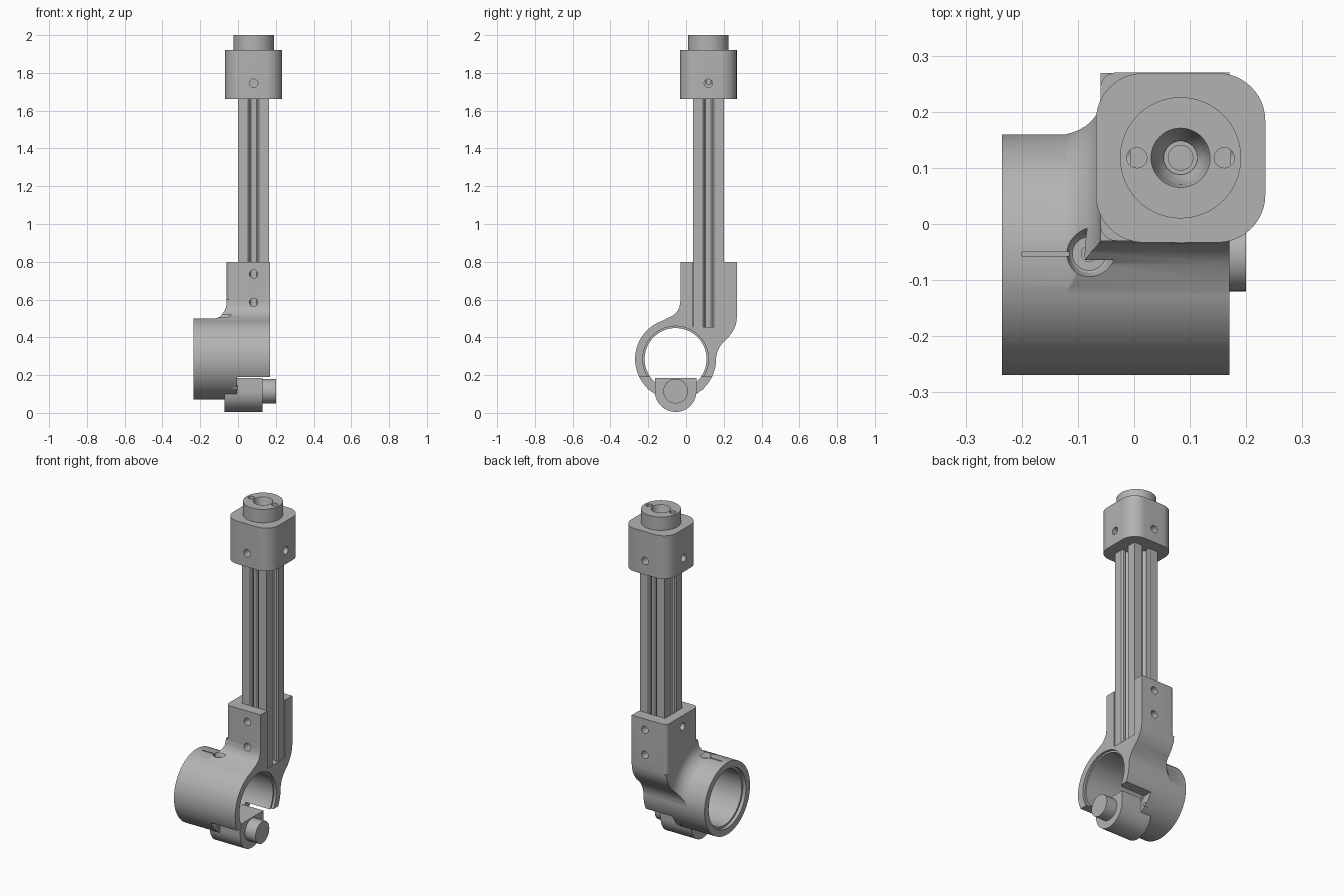
import bpy, bmesh, math
from mathutils import Vector

if "Cube" in bpy.data.objects:
    bpy.data.objects.remove(bpy.data.objects["Cube"], do_unlink=True)

grey = bpy.data.materials.new("machined_grey")
grey.use_nodes = True
grey.diffuse_color = (0.45, 0.45, 0.45, 1)
grey.node_tree.nodes["Principled BSDF"].inputs["Base Color"].default_value = (0.45, 0.45, 0.45, 1)

# Shared centres: post in plan (x, y), clamp bore in side view (y, z)
PX, PY = 0.083, 0.118
TY, TZ = -0.055, 0.285
PIN_Z = 0.115
X_END = 0.17


def finish(name, bm):
    bmesh.ops.recalc_face_normals(bm, faces=bm.faces)
    mesh = bpy.data.meshes.new(name)
    bm.to_mesh(mesh)
    bm.free()
    mesh.materials.append(grey)
    obj = bpy.data.objects.new(name, mesh)
    bpy.context.collection.objects.link(obj)
    return obj


def place(axis, u, v, w):
    """Cross-section (u, v) at position w along the axis."""
    return {"x": Vector((w, u, v)), "y": Vector((u, w, v)), "z": Vector((u, v, w))}[axis]


def prism(name, pts, axis, a, b):
    bm = bmesh.new()
    rings = [[bm.verts.new(place(axis, u, v, w)) for u, v in pts] for w in (a, b)]
    n = len(pts)
    for i in range(n):
        j = (i + 1) % n
        bm.faces.new((rings[0][i], rings[0][j], rings[1][j], rings[1][i]))
    for ring in rings:
        bm.faces.new(ring)
    return finish(name, bm)


def arc(cu, cv, r, start=0, end=360, n=48):
    steps = n if end - start == 360 else n + 1
    angles = [math.radians(start + (end - start) * i / n) for i in range(steps)]
    return [(cu + r * math.cos(t), cv + r * math.sin(t)) for t in angles]


def cylinder(name, axis, u, v, r, a, b, n=48):
    return prism(name, arc(u, v, r, n=n), axis, a, b)


def box(name, x, y, z):
    return prism(name, [(x[0], y[0]), (x[1], y[0]), (x[1], y[1]), (x[0], y[1])], "z", *z)


def lathe(name, axis, u, v, profile, n=64):
    """Solid of revolution from (position, radius) pairs."""
    bm = bmesh.new()
    rings = [[bm.verts.new(place(axis, p, q, w)) for p, q in arc(u, v, r, n=n)] for w, r in profile]
    for lo, hi in zip(rings, rings[1:]):
        for i in range(n):
            j = (i + 1) % n
            bm.faces.new((lo[i], lo[j], hi[j], hi[i]))
    bm.faces.new(rings[0])
    bm.faces.new(rings[-1])
    return finish(name, bm)


def combine(obj, tools, operation="DIFFERENCE"):
    for tool in tools:
        mod = obj.modifiers.new("shape", "BOOLEAN")
        mod.operation, mod.solver, mod.object = operation, "EXACT", tool
        bpy.context.view_layer.objects.active = obj
        bpy.ops.object.modifier_apply(modifier=mod.name)
        bpy.data.objects.remove(tool, do_unlink=True)


def rounded_square(cx, cy, half, r):
    pts = []
    for k, (sx, sy) in enumerate(((1, 1), (-1, 1), (-1, -1), (1, -1))):
        pts += arc(cx + sx * (half - r), cy + sy * (half - r), r, 90 * k, 90 * k + 90, 12)
    return pts


# Slotted post: one quarter of the section, turned four times
quarter = [(0.082, -0.029), (0.074, -0.02), (0.06, -0.02), (0.06, -0.038), (0.035, -0.014),
           (0.035, 0.014), (0.06, 0.038), (0.06, 0.02), (0.074, 0.02), (0.082, 0.029), (0.082, 0.082)]
section = []
for k in range(4):
    c, s = (1, 0, -1, 0)[k], (0, 1, 0, -1)[k]
    section += [(PX + c * u - s * v, PY + s * u + c * v) for u, v in quarter]
post = prism("slotted_post", section, "z", 0.455, 1.72)

# Top cap with boss, bearing seat and screw holes
cap = prism("top_cap", rounded_square(PX, PY, 0.151, 0.085), "z", 1.663, 1.92)
combine(cap, [cylinder("boss", "z", PX, PY, 0.108, 1.9, 2.0, 64)], "UNION")
combine(cap, [
    lathe("seat", "z", PX, PY, [(1.93, 0.03), (1.95, 0.043), (1.985, 0.048), (2.01, 0.056)]),
    cylinder("post_pocket", "z", PX, PY, 0.022, 1.75, 1.96, 32),
    cylinder("pin_hole_a", "z", PX - 0.078, PY, 0.018, 1.74, 2.02, 24),
    cylinder("pin_hole_b", "z", PX + 0.078, PY, 0.018, 1.74, 2.02, 24),
])
for sign in (-1, 1):
    combine(cap, [
        cylinder("side_hole", "y", PX, 1.745, 0.022, PY + sign * 0.09, PY + sign * 0.2, 24),
        cylinder("side_hole", "x", PY, 1.745, 0.022, PX + sign * 0.09, PX + sign * 0.2, 24),
    ])
combine(cap, [cylinder("seat_ring_cut", "z", PX, PY, 0.03, 1.92, 1.965, 32)])

# Bracket: side outline limited by a flare that blends into the clamp
outline = [(-0.03, 0.8), (-0.03, 0.59), (-0.035, 0.56), (-0.048, 0.535), (-0.07, 0.515), (-0.1, 0.501),
           (-0.15, 0.474), (TY, TZ), (0.158, TZ), (0.165, 0.32), (0.176, 0.345), (0.193, 0.37),
           (0.225, 0.4), (0.25, 0.435), (0.264, 0.467), (0.27, 0.505), (0.27, 0.8)]
clamp = prism("bracket_clamp", outline, "x", -0.17, X_END)
flare = [(-0.16, 0.209)] + [(-0.15 + 0.09 * math.sin(t), 0.3 - 0.09 * math.cos(t))
                            for t in [math.radians(9 * i) for i in range(11)]]
flare += [(-0.0595, 0.8), (0.2, 0.8)]
combine(clamp, [lathe("flare", "x", TY, TZ, flare, 96)], "INTERSECT")

# Rounded upright corners
for y, s, z0 in ((0.27, -1, 0.5), (-0.03, 1, 0.6)):
    r = 0.028
    edge = [(-0.06 + r - r * math.cos(t), y + s * (r - r * math.sin(t)))
            for t in [math.radians(15 * i) for i in range(7)]]
    edge += [(-0.06 + r, y - s * 0.02), (-0.08, y - s * 0.02), (-0.08, y + s * r)]
    combine(clamp, [prism("corner", edge, "z", z0, 0.82)])

# Clamp ring, with the lower right part removed
combine(clamp, [cylinder("ring", "x", TY, TZ, 0.2145, -0.235, X_END, 96)], "UNION")
combine(clamp, [
    cylinder("bore", "x", TY, TZ, 0.164, -0.3, 0.3, 96),
    cylinder("left_step", "x", TY, TZ, 0.176, -0.3, -0.215, 96),
    cylinder("right_step", "x", TY, TZ, 0.174, 0.155, 0.3, 96),
    box("opening", (-0.005, 0.3), (-0.4, 0.4), (-0.1, 0.19)),
    box("channel", (-0.002, 0.3), (PY - 0.083, PY + 0.083), (0.455, 0.9)),
    lathe("countersink", "z", -0.08, -0.053, [(0.478, 0.03), (0.482, 0.034), (0.52, 0.046)], 32),
    cylinder("set_hole", "z", -0.08, -0.053, 0.014, 0.4, 0.49, 24),
    box("index_slit", (-0.2, -0.11), (-0.057, -0.05), (0.485, 0.52)),
    cylinder("side_hole", "x", PY, 0.735, 0.022, -0.1, 0.01, 24),
])
for z in (0.585, 0.735):
    combine(clamp, [cylinder("bolt_hole", "y", PX, z, 0.022, -0.1, 0.05, 24),
                    cylinder("bolt_hole", "y", PX, z, 0.022, 0.19, 0.35, 24)])

# Latch housing under the ring
cradle = arc(TY, PIN_Z, 0.11, 180, 360, 32)
housing = prism("latch_housing", cradle + [(TY + 0.11, 0.185), (TY - 0.11, 0.185)], "x", -0.005, 0.13)
rear = prism("latch_rear", cradle, "x", -0.072, -0.005)

# Latch pin and its two small hinge pins
pin = cylinder("latch_pin", "x", TY, PIN_Z, 0.065, 0.1, 0.2)
for side, dy in (("front", -0.14), ("back", 0.14)):
    cylinder(side + "_hinge_pin", "x", TY + dy, 0.135, 0.012, -0.03, 0.0, 20)

# Crisp edges with smooth curves
for obj in [o for o in bpy.context.scene.objects if o.type == "MESH"]:
    bpy.ops.object.select_all(action="DESELECT")
    obj.select_set(True)
    bpy.context.view_layer.objects.active = obj
    bpy.ops.object.shade_smooth_by_angle(angle=math.radians(25))
